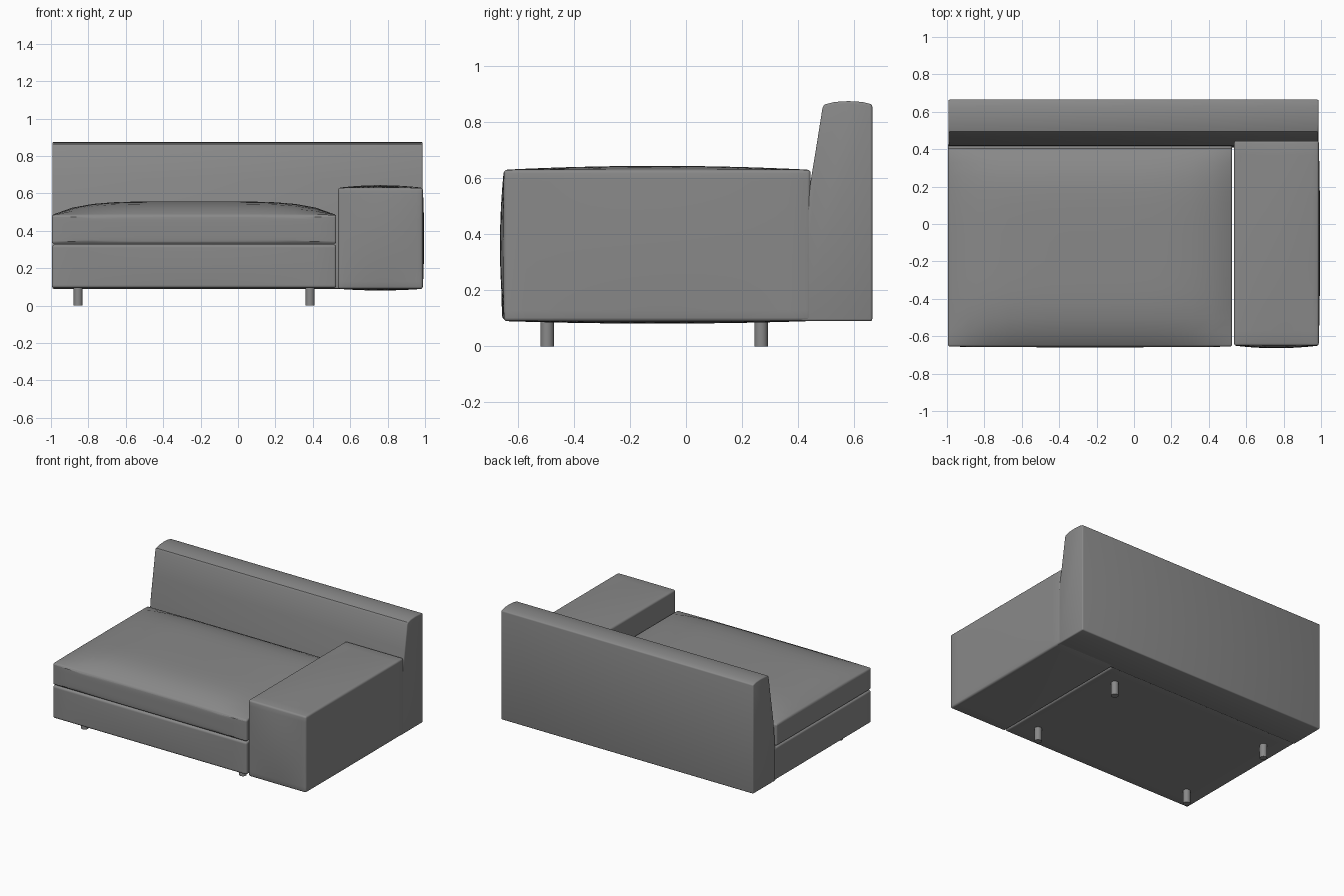
import bpy
import bmesh
import math
from mathutils import Vector

cube = bpy.data.objects.get("Cube")
if cube:
    bpy.data.objects.remove(cube, do_unlink=True)

# One upholstery colour for everything
GREY = (0.25, 0.25, 0.25, 1)
fabric = bpy.data.materials.new("grey fabric")
fabric.use_nodes = True
fabric.diffuse_color = GREY
fabric.node_tree.nodes["Principled BSDF"].inputs["Base Color"].default_value = GREY


def finish(bm, name, bevel=0.0):
    """Round the hard edges, then turn the bmesh into a smooth object."""
    bmesh.ops.recalc_face_normals(bm, faces=bm.faces[:])
    if bevel:
        hard = [e for e in bm.edges if e.calc_face_angle(0) > 0.85]
        bmesh.ops.bevel(bm, geom=hard, offset=bevel, segments=3,
                        profile=0.5, affect='EDGES', clamp_overlap=True)
    mesh = bpy.data.meshes.new(name)
    bm.to_mesh(mesh)
    bm.free()
    obj = bpy.data.objects.new(name, mesh)
    bpy.context.collection.objects.link(obj)
    mesh.materials.append(fabric)
    bpy.ops.object.select_all(action='DESELECT')
    obj.select_set(True)
    bpy.context.view_layer.objects.active = obj
    bpy.ops.object.shade_smooth_by_angle(angle=math.radians(40))
    return obj


def padded_box(name, low, high, bulge, bevel, power=2, cuts=13):
    """Box whose sides swell outward; bulge maps (axis, side) to a height."""
    low, high = Vector(low), Vector(high)
    centre, half = (low + high) / 2, (high - low) / 2
    bm = bmesh.new()
    bmesh.ops.create_cube(bm, size=2)
    bmesh.ops.subdivide_edges(bm, edges=bm.edges[:], cuts=cuts, use_grid_fill=True)
    for v in bm.verts:
        unit = v.co.copy()
        v.co = Vector(c + h * u for c, h, u in zip(centre, half, unit))
        for (axis, side), amount in bulge.items():
            if unit[axis] * side > 0.999:
                a, b = (unit[i] for i in range(3) if i != axis)
                v.co[axis] += side * amount * (1 - abs(a) ** power) * (1 - abs(b) ** power)
    return finish(bm, name, bevel)


# Seat: low plinth and crowned cushion
padded_box("seat_base", (-0.995, -0.655, 0.095), (0.525, 0.43, 0.326),
           {(1, -1): 0.004}, 0.012)
padded_box("seat_cushion", (-0.995, -0.655, 0.331), (0.525, 0.405, 0.485),
           {(2, 1): 0.072, (1, -1): 0.004}, 0.018, power=5)

# Armrest, running back into the backrest
padded_box("armrest", (0.535, -0.65, 0.09), (0.988, 0.445, 0.63),
           {(2, 1): 0.014, (2, -1): 0.009, (1, -1): 0.014, (0, 1): 0.007}, 0.012)

# Backrest: leaning side profile swept across the width
profile = [(0.665, 0.09), (0.408, 0.09), (0.411, 0.22), (0.420, 0.38),
           (0.435, 0.53), (0.46, 0.68), (0.487, 0.85), (0.494, 0.863),
           (0.53, 0.872), (0.58, 0.875), (0.63, 0.872), (0.665, 0.863)]
bm = bmesh.new()
side = bm.faces.new([bm.verts.new((-0.993, y, z)) for y, z in profile])
swept = bmesh.ops.extrude_face_region(bm, geom=[side], use_keep_orig=True)
ends = [g for g in swept["geom"] if isinstance(g, bmesh.types.BMVert)]
bmesh.ops.translate(bm, verts=ends, vec=(1.98, 0, 0))
finish(bm, "backrest", 0.008)

# Four round legs under the seat
for end, y in (("front", -0.495), ("back", 0.268)):
    for hand, x in (("right", -0.855), ("left", 0.385)):
        bm = bmesh.new()
        bmesh.ops.create_cone(bm, cap_ends=True, segments=24,
                              radius1=0.024, radius2=0.024, depth=0.1)
        bmesh.ops.translate(bm, verts=bm.verts[:], vec=(x, y, 0.05))
        finish(bm, f"{end}_{hand}_leg")
